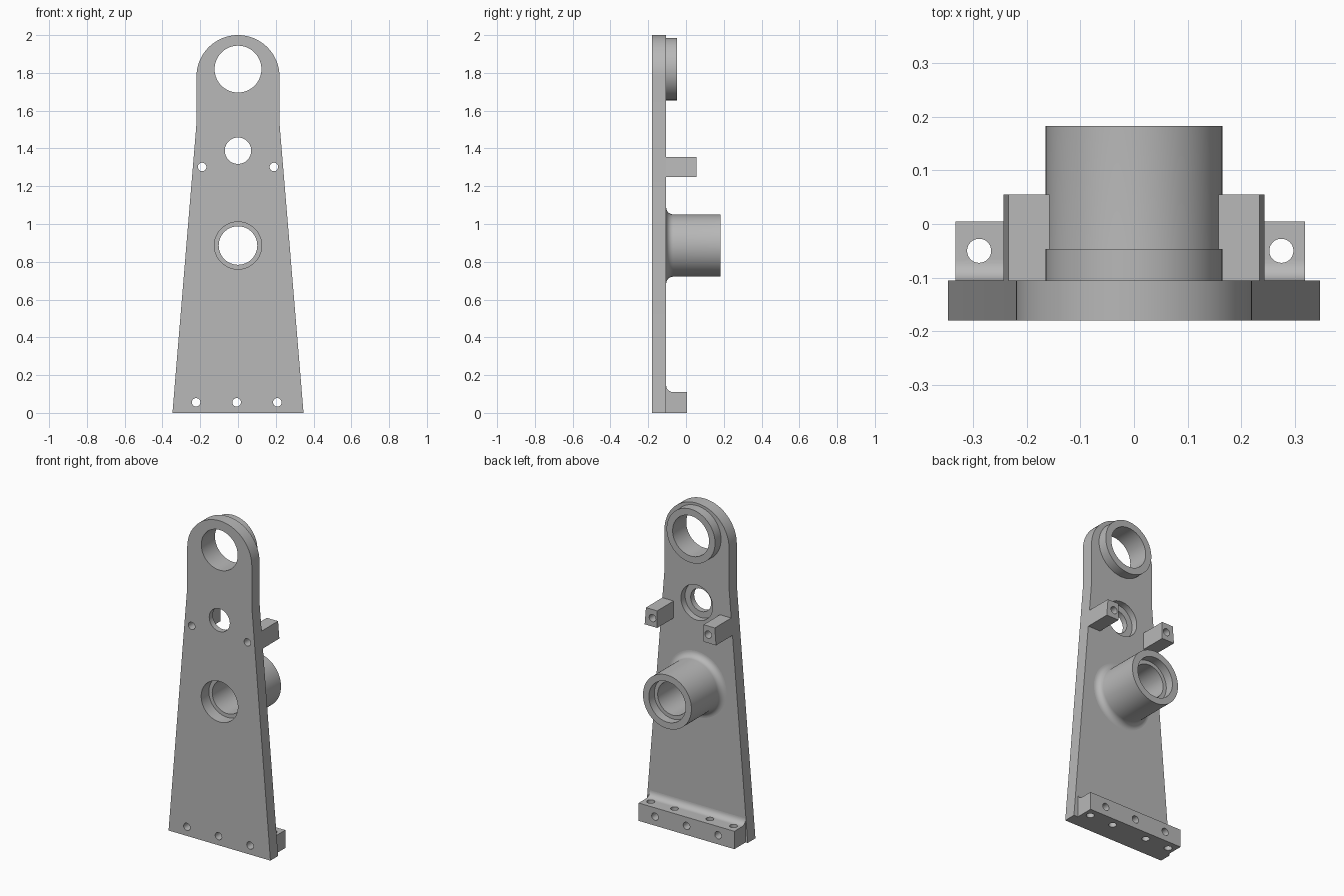
import bpy, bmesh, math
from mathutils import Matrix, Vector

if "Cube" in bpy.data.objects:
    bpy.data.objects.remove(bpy.data.objects["Cube"], do_unlink=True)

# One grey metal for the whole bracket
GREY = (0.48, 0.48, 0.48, 1.0)
metal = bpy.data.materials.new("grey metal")
metal.use_nodes = True
metal.diffuse_color = GREY
metal.node_tree.nodes["Principled BSDF"].inputs["Base Color"].default_value = GREY

FRONT, BACK = -0.18, -0.105          # faces of the upright plate
BAR_X, BAR_TOP, BAR_BACK = -0.007, 0.11, 0.005
FILLET = 0.037
BEARING_Z, EYE_Z, WINDOW_Z, LUG_Z = 0.886, 1.82, 1.388, 1.302
BOLT = 0.0225


def finish(name, bm):
    bmesh.ops.recalc_face_normals(bm, faces=bm.faces)
    mesh = bpy.data.meshes.new(name)
    bm.to_mesh(mesh)
    bm.free()
    mesh.materials.append(metal)
    obj = bpy.data.objects.new(name, mesh)
    bpy.context.collection.objects.link(obj)
    return obj


def prism(name, points, direction):
    """Extrude a closed outline of 3D points along a direction."""
    bm = bmesh.new()
    face = bm.faces.new([bm.verts.new(p) for p in points])
    ext = bmesh.ops.extrude_face_region(bm, geom=[face])["geom"]
    moved = [v for v in ext if isinstance(v, bmesh.types.BMVert)]
    bmesh.ops.translate(bm, verts=moved, vec=direction)
    if not face.is_valid or len(bm.faces) < len(points) + 2:
        bm.faces.new([v for v in bm.verts if v not in moved])
    return finish(name, bm)


def ring(name, profile, z, steps=72):
    """Turn a closed (radius, y) profile about the y axis at height z."""
    bm = bmesh.new()
    loops = []
    for i in range(steps):
        a = math.tau * i / steps
        loops.append([bm.verts.new((r * math.cos(a), y, z + r * math.sin(a)))
                      for r, y in profile])
    n = len(profile)
    for i in range(steps):
        here, there = loops[i], loops[(i + 1) % steps]
        for j in range(n):
            k = (j + 1) % n
            bm.faces.new((here[j], here[k], there[k], there[j]))
    return finish(name, bm)


def drill(obj, start, end, radius):
    """Cut a round hole from start to end."""
    start, end = Vector(start), Vector(end)
    axis = end - start
    bm = bmesh.new()
    turn = axis.to_track_quat("Z", "Y").to_matrix().to_4x4()
    bmesh.ops.create_cone(bm, cap_ends=True, segments=72 if radius > 0.05 else 32,
                          radius1=radius, radius2=radius, depth=axis.length,
                          matrix=Matrix.Translation((start + end) / 2) @ turn)
    cutter = finish("drill_cutter", bm)
    cutter.hide_render = True
    mod = obj.modifiers.new("hole", "BOOLEAN")
    mod.operation, mod.solver, mod.object = "DIFFERENCE", "EXACT", cutter
    bpy.context.view_layer.objects.active = obj
    bpy.ops.object.modifier_apply(modifier=mod.name)
    bpy.data.objects.remove(cutter, do_unlink=True)


def drill_y(obj, x, z, radius, y0=-0.3, y1=0.3):
    drill(obj, (x, y0, z), (x, y1, z), radius)


def edge_x(z):
    """Half width of the tapered part of the plate."""
    return 0.347 - 0.127 * z / 1.53


def arc(cx, cy, r, a0, a1, steps):
    return [(cx + r * math.cos(math.radians(a0 + (a1 - a0) * i / steps)),
             cy + r * math.sin(math.radians(a0 + (a1 - a0) * i / steps)))
            for i in range(steps + 1)]


# Upright plate: tapered sides, round head
outline = [(-0.22, 1.53), (-0.347, 0), (0.347, 0), (0.22, 1.53)]
outline += arc(0, 1.78, 0.22, 0, 180, 40)
plate = prism("upright_plate", [(x, FRONT, z) for x, z in outline],
              (0, BACK - FRONT, 0))
drill_y(plate, 0, EYE_Z, 0.124)
drill_y(plate, 0, BEARING_Z, 0.125)
drill_y(plate, 0, WINDOW_Z, 0.07)
drill_y(plate, 0, WINDOW_Z, 0.108, y0=BACK - 0.04)

# Raised collar behind the top eye
collar = ring("eye_collar", [(0.124, BACK), (0.165, BACK),
                             (0.165, -0.047), (0.124, -0.047)], EYE_Z)

# Bearing tube with a filleted root and a stepped bore
root = arc(0.165 + FILLET, BACK + FILLET, FILLET, 270, 180, 8)
tube = ring("bearing_tube", [(0.102, BACK)] + root +
            [(0.165, 0.183), (0.125, 0.183), (0.125, 0.13), (0.102, 0.13)],
            BEARING_Z)

# Pair of lugs, flush with the tapered plate edges
lugs = []
for side, label in ((1, "left"), (-1, "right")):
    shape = [(0.158, 1.25), (edge_x(1.25), 1.25),
             (edge_x(1.355), 1.355), (0.158, 1.355)]
    lug = prism(label + "_lug", [(side * x, BACK, z) for x, z in shape],
                (0, 0.055 - BACK, 0))
    for part in (plate, lug):
        drill_y(part, side * 0.19, LUG_Z, BOLT)
    lugs.append(lug)

# Foot bar with a fillet against the plate
section = [(BACK, 0), (BAR_BACK, 0), (BAR_BACK, BAR_TOP)]
section += arc(BACK + FILLET, BAR_TOP + FILLET, FILLET, 270, 180, 8)
bar = prism("foot_bar", [(BAR_X - 0.326, y, z) for y, z in section],
            (0.652, 0, 0))
for offset in (-0.215, 0, 0.215):
    for part in (plate, bar):
        drill_y(part, BAR_X + offset, 0.056, BOLT)
for offset in (-0.282, -0.12, 0.12, 0.282):
    x = BAR_X + offset
    drill(bar, (x, -0.05, -0.1), (x, -0.05, 0.3), BOLT)

# Smooth the round walls, keep the edges crisp
bpy.ops.object.select_all(action="DESELECT")
for obj in [plate, collar, tube, bar] + lugs:
    obj.select_set(True)
bpy.context.view_layer.objects.active = plate
bpy.ops.object.shade_smooth_by_angle(angle=math.radians(30))
